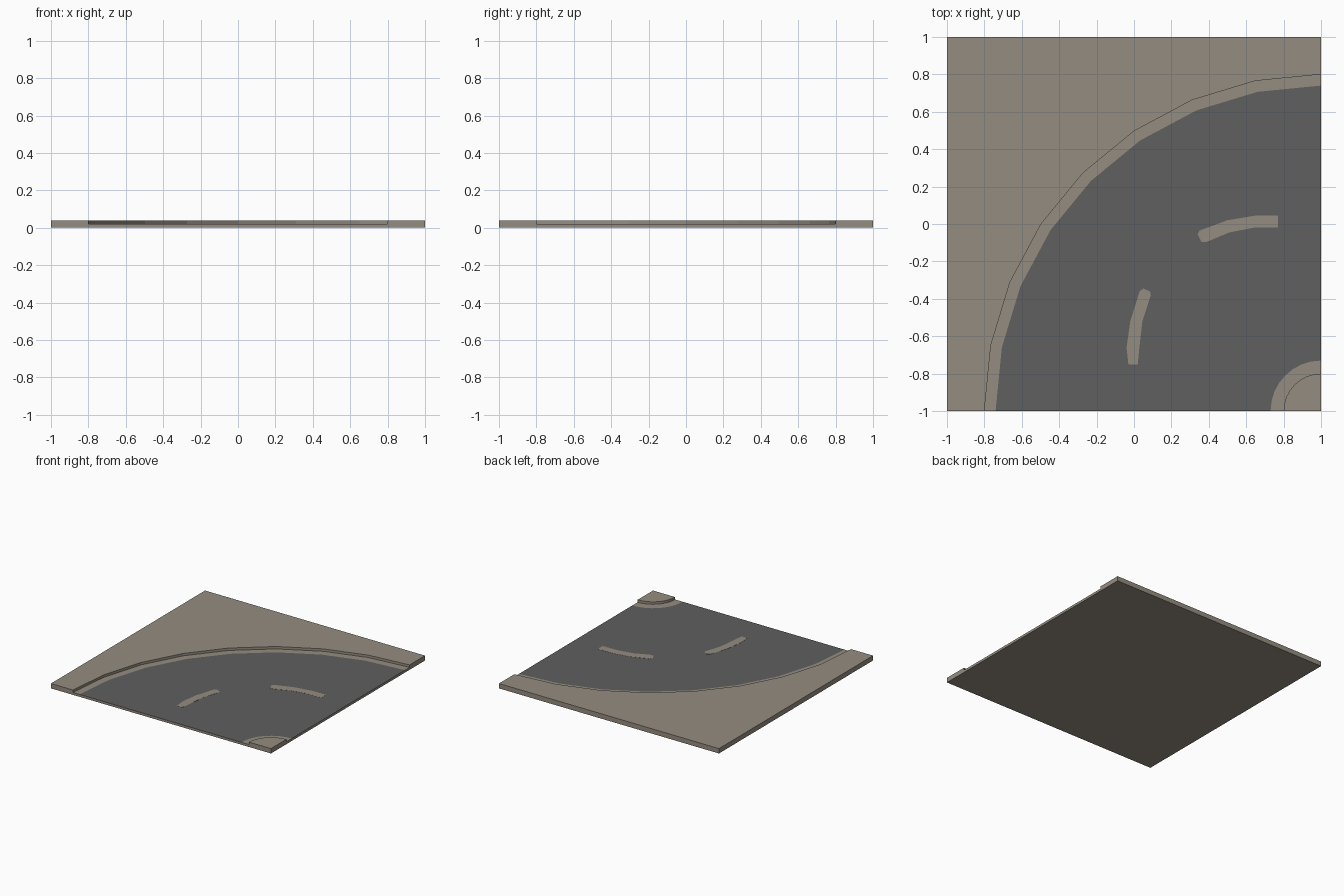
import bpy, bmesh, math

if "Cube" in bpy.data.objects:
    bpy.data.objects.remove(bpy.data.objects["Cube"])

ROAD_Z, WALK_Z, STEPS = 0.02, 0.04, 8


def material(name, rgb):
    m = bpy.data.materials.new(name)
    m.diffuse_color = (*rgb, 1)
    m.use_nodes = True
    m.node_tree.nodes["Principled BSDF"].inputs["Base Color"].default_value = m.diffuse_color
    return m


stone = material("warm_grey_stone", (0.30, 0.265, 0.22))
asphalt = material("dark_asphalt", (0.115, 0.115, 0.115))


def finish(bm, name, mats):
    me = bpy.data.meshes.new(name)
    bmesh.ops.recalc_face_normals(bm, faces=bm.faces)
    bm.to_mesh(me)
    bm.free()
    ob = bpy.data.objects.new(name, me)
    bpy.context.collection.objects.link(ob)
    for m in mats:
        me.materials.append(m)
    return ob


def arc(bm, r, z):
    """Quarter arc about the corner (1, -1), from the front edge to the right edge."""
    angles = [math.pi / 2 * i / STEPS for i in range(STEPS + 1)]
    return [bm.verts.new((1 - r * math.cos(a), -1 + r * math.sin(a), z)) for a in angles]


# Curved road tile: pavement, kerb steps, gutters and road as one closed solid
bm = bmesh.new()
rings = [arc(bm, r, z) for r, z in (
    (1.8, WALK_Z), (1.8, ROAD_Z), (1.74, ROAD_Z),
    (0.27, ROAD_Z), (0.2, ROAD_Z), (0.2, WALK_Z))]
for k, (a, b) in enumerate(zip(rings, rings[1:])):
    for i in range(STEPS):
        f = bm.faces.new((a[i], a[i + 1], b[i + 1], b[i]))
        f.material_index = 1 if k == 2 else 0

fl, bl, br = [bm.verts.new((x, y, WALK_Z)) for x, y in ((-1, -1), (-1, 1), (1, 1))]
inner = bm.verts.new((1, -1, WALK_Z))
bfl, bbl, bbr, bfr = [bm.verts.new((x, y, 0)) for x, y in ((-1, -1), (-1, 1), (1, 1), (1, -1))]
bm.faces.new([fl, bl, br] + rings[0][::-1])       # outer pavement
bm.faces.new([inner] + rings[-1])                 # inner corner pavement
bm.faces.new((bfl, bbl, bbr, bfr))                # underside
bm.faces.new((bfl, bbl, bl, fl))                  # left side
bm.faces.new((bbl, bbr, br, bl))                  # back side
bm.faces.new([bfl, fl] + [r[0] for r in rings] + [inner, bfr])    # front side
bm.faces.new([bbr, br] + [r[-1] for r in rings] + [inner, bfr])   # right side
finish(bm, "curved_road_tile", [stone, asphalt])


# Painted lane dashes: thin plates following the bend
def dash(name, left, right):
    bm = bmesh.new()
    outline = left + right[::-1]
    f = bm.faces.new([bm.verts.new((x, y, ROAD_Z)) for x, y in outline])
    top = bmesh.ops.extrude_face_region(bm, geom=[f])["geom"]
    bmesh.ops.translate(bm, vec=(0, 0, 0.001),
                        verts=[v for v in top if isinstance(v, bmesh.types.BMVert)])
    finish(bm, name, [stone])


dash("lane_dash_back",
     [(0.77, 0.045), (0.65, 0.045), (0.50, 0.02), (0.35, -0.035), (0.34, -0.055)],
     [(0.77, -0.018), (0.64, -0.02), (0.51, -0.045), (0.39, -0.095), (0.36, -0.095)])
dash("lane_dash_front",
     [(-0.03, -0.75), (-0.04, -0.66), (-0.02, -0.52), (0.03, -0.36), (0.05, -0.345)],
     [(0.02, -0.75), (0.03, -0.65), (0.045, -0.52), (0.09, -0.38), (0.085, -0.36)])
